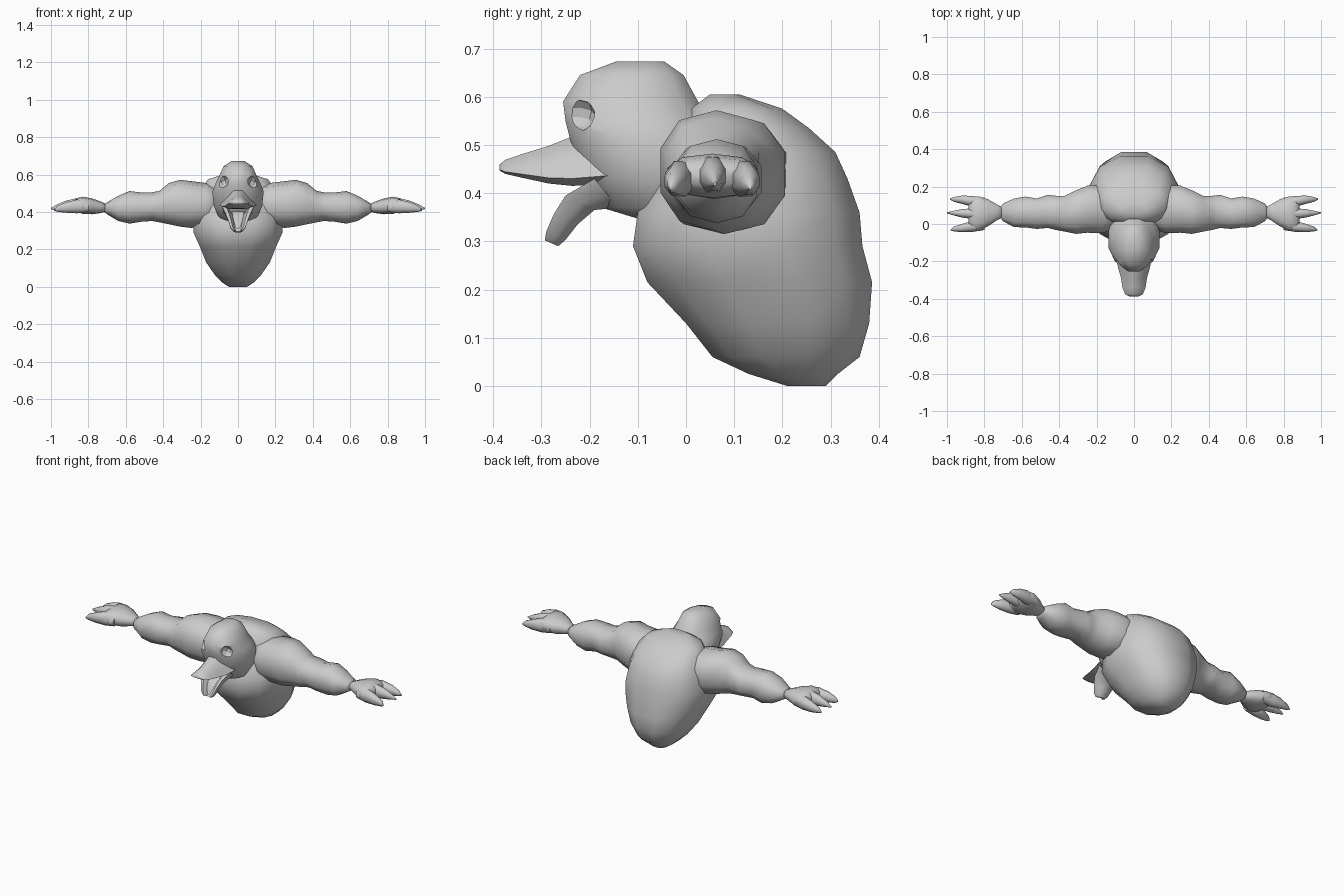
import bpy, bmesh, math
from mathutils import Vector

if "Cube" in bpy.data.objects:
    bpy.data.objects.remove(bpy.data.objects["Cube"])

grey = bpy.data.materials.new("plain grey")
grey.diffuse_color = (0.6, 0.6, 0.6, 1)
grey.use_nodes = True
grey.node_tree.nodes["Principled BSDF"].inputs["Base Color"].default_value = grey.diffuse_color


def spow(v, p):
    return math.copysign(abs(v) ** p, v)


def oval(n, p=0.85):
    """Unit rounded cross-section."""
    return [(spow(math.cos(2 * math.pi * (i + .5) / n), p),
             spow(math.sin(2 * math.pi * (i + .5) / n), p)) for i in range(n)]


def loft(name, rings, angle=50):
    """Skin a list of closed rings and cap both ends."""
    bm = bmesh.new()
    vs = [[bm.verts.new(p) for p in ring] for ring in rings]
    n = len(rings[0])
    for a, b in zip(vs, vs[1:]):
        for i in range(n):
            j = (i + 1) % n
            bm.faces.new((a[i], a[j], b[j], b[i]))
    bm.faces.new(vs[0])
    bm.faces.new(vs[-1])
    bmesh.ops.recalc_face_normals(bm, faces=bm.faces)
    me = bpy.data.meshes.new(name)
    bm.to_mesh(me)
    bm.free()
    me.materials.append(grey)
    ob = bpy.data.objects.new(name, me)
    bpy.context.collection.objects.link(ob)
    bpy.ops.object.select_all(action='DESELECT')
    ob.select_set(True)
    bpy.context.view_layer.objects.active = ob
    bpy.ops.object.shade_smooth_by_angle(angle=math.radians(angle))
    return ob


def stacked(rows, n=12, p=0.85):
    """Horizontal rings from (z, front y, back y, half width)."""
    return [[(hw * a, (f + b) / 2 + (b - f) / 2 * c / spow(math.sin(math.pi * (.5 - .5 / n * (n % 4 == 0) * 2)), p), z)
             for a, c in oval(n, p)] for z, f, b, hw in rows]


def sideways(rows, s, n=10, p=0.85):
    """Rings across x from (x, y min, y max, z min, z max)."""
    return [[(s * x, (y0 + y1) / 2 + (y1 - y0) / 2 * a, (z0 + z1) / 2 + (z1 - z0) / 2 * c)
             for a, c in oval(n, p)] for x, y0, y1, z0, z1 in rows]


# Pear-shaped body leaning back
loft("body", stacked([
    (0.0, .21, .29, .05), (.025, .13, .315, .09), (.06, .055, .36, .125),
    (.13, 0, .38, .175), (.215, -.08, .386, .21), (.29, -.11, .366, .245),
    (.36, -.10, .36, .245), (.43, -.07, .335, .235), (.485, -.03, .31, .215),
    (.535, 0, .255, .195), (.575, .01, .2, .165), (.605, .05, .11, .07)]), 80)

# Head with two sunken eye sockets
head = loft("head", stacked([
    (.335, -.06, .10, .07), (.37, -.175, .10, .105), (.43, -.205, .10, .133),
    (.51, -.24, .08, .142), (.55, -.25, .05, .125), (.59, -.255, .025, .105),
    (.645, -.22, -.005, .08), (.673, -.145, -.045, .035)], 12, .95), 80)
for s in (-1, 1):
    bpy.ops.mesh.primitive_uv_sphere_add(segments=10, ring_count=6, radius=1,
                                         location=(s * .09, -.232, .562))
    socket = bpy.context.object
    socket.name = "socket_cutter"
    socket.scale = (.04, .045, .036)
    socket.rotation_euler = (0, s * .4, 0)
    socket.data.materials.append(grey)
    socket.hide_render = True
    socket.hide_set(True)
    cut = head.modifiers.new("socket", 'BOOLEAN')
    cut.operation = 'DIFFERENCE'
    cut.solver = 'EXACT'
    cut.object = socket

# Upper beak: ridged roof tapering to a blunt tip
beak = []
for y, low, high, hw in [(-.16, .42, .53, .10), (-.235, .415, .518, .085),
                         (-.285, .42, .498, .07), (-.34, .432, .481, .062),
                         (-.375, .44, .469, .048), (-.387, .447, .459, .025)]:
    d = high - low
    beak.append([(-hw, y, low + d * .15), (-hw * .72, y, low + d * .5), (-hw * .28, y, high),
                 (hw * .28, y, high), (hw * .72, y, low + d * .5), (hw, y, low + d * .15),
                 (hw * .5, y, low), (-hw * .5, y, low)])
loft("upper_beak", beak, 60)

# Lower beak: hanging open, hollowed like a spoon
jaw = []
for front, back, hw in [((-.19, .43), (-.14, .37), .085), ((-.25, .395), (-.19, .365), .068),
                        ((-.275, .355), (-.225, .335), .052), ((-.29, .32), (-.25, .303), .04),
                        ((-.293, .302), (-.265, .29), .025)]:
    ring = []
    for x, t in [(-1, 0), (-.95, .55), (-.5, 1), (.5, 1), (.95, .55), (1, 0),
                 (.72, 0), (.4, .55), (-.4, .55), (-.72, 0)]:
        ring.append((hw * x, front[0] + (back[0] - front[0]) * t,
                     front[1] + (back[1] - front[1]) * t))
    jaw.append(ring)
loft("lower_beak", jaw, 50)

# Tongue lying in the lower beak
loft("tongue", [[(w * a, y + .010 * c, z + .006 * c) for a, c in oval(8)]
                for y, z, w in [(-.185, .405, .035), (-.235, .375, .03),
                                (-.262, .338, .02), (-.274, .315, .009)]], 60)

ARM = [(.10, -.03, .19, .34, .53), (.17, -.055, .215, .325, .555), (.25, -.052, .21, .315, .565),
       (.31, -.058, .185, .322, .572), (.37, -.045, .155, .335, .555), (.42, -.035, .155, .345, .513),
       (.46, -.025, .16, .352, .505), (.52, -.03, .14, .348, .505), (.58, -.022, .15, .338, .512),
       (.64, -.02, .14, .352, .487), (.70, .012, .112, .388, .452), (.715, .035, .09, .40, .44)]
PALM = [(.70, .035, .09, .405, .44), (.73, .02, .105, .395, .455), (.78, -.015, .135, .388, .473),
        (.83, -.042, .152, .39, .482), (.865, -.04, .15, .402, .474), (.885, -.025, .13, .418, .455)]

for s, side in ((-1, "right"), (1, "left")):
    loft(side + "_arm", sideways(ARM, s, 10), 70)
    loft(side + "_hand", sideways(PALM, s, 10), 70)
    # Three pointed fingers fanned across the hand
    for k, (y0, y1, y2, tip, drop) in enumerate([(-.012, -.022, -.032, .98, .008),
                                                 (.055, .057, .06, 1.0, 0),
                                                 (.120, .130, .133, .985, .008)]):
        loft(f"{side}_finger_{k + 1}", sideways([
            (.80, y0 - .022, y0 + .022, .40, .46 - drop),
            (.86, y0 - .032, y0 + .032, .398 - drop, .478 - drop),
            (.92, y1 - .024, y1 + .024, .402 - drop, .463 - drop),
            (.965, (y1 + y2) / 2 - .013, (y1 + y2) / 2 + .013, .408 - drop, .443 - drop),
            (tip, y2 - .003, y2 + .003, .415 - drop, .423 - drop)], s, 8, 1), 60)
